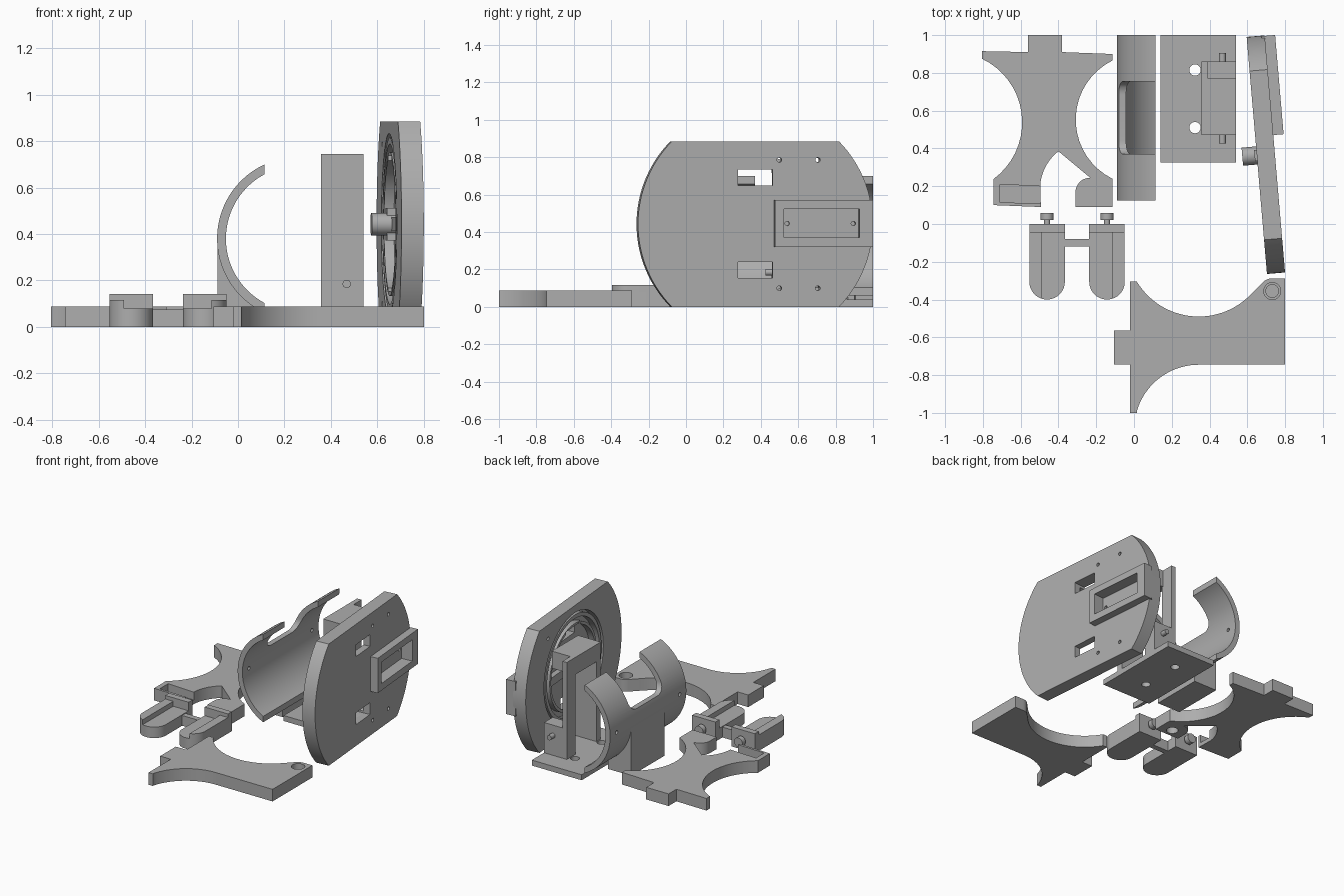
import bpy, bmesh, math
from mathutils import Matrix

if "Cube" in bpy.data.objects:
    bpy.data.objects.remove(bpy.data.objects["Cube"])

grey = bpy.data.materials.new("plain grey")
grey.diffuse_color = (0.42, 0.42, 0.42, 1)
grey.use_nodes = True
grey.node_tree.nodes["Principled BSDF"].inputs["Base Color"].default_value = grey.diffuse_color


def prism(name, pts, h0, h1, axis="z"):
    """Extrude a closed 2D profile along an axis."""
    place = {"z": lambda a, b, h: (a, b, h),
             "x": lambda a, b, h: (h, a, b),
             "y": lambda a, b, h: (a, h, b)}[axis]
    bm = bmesh.new()
    low = [bm.verts.new(place(a, b, h0)) for a, b in pts]
    high = [bm.verts.new(place(a, b, h1)) for a, b in pts]
    bm.faces.new(low)
    bm.faces.new(high)
    for i in range(len(pts)):
        j = (i + 1) % len(pts)
        bm.faces.new((low[i], low[j], high[j], high[i]))
    bmesh.ops.recalc_face_normals(bm, faces=bm.faces)
    me = bpy.data.meshes.new(name)
    bm.to_mesh(me)
    bm.free()
    me.materials.append(grey)
    ob = bpy.data.objects.new(name, me)
    bpy.context.collection.objects.link(ob)
    return ob


def box(name, x0, x1, y0, y1, z0, z1):
    return prism(name, [(x0, y0), (x1, y0), (x1, y1), (x0, y1)], z0, z1)


def circ(a, b, r, n=32, start=0.0, end=360.0):
    """Points on a circle, or on part of one."""
    full = abs(end - start) >= 360
    steps = n if full else n - 1
    return [(a + r * math.cos(math.radians(start + (end - start) * i / steps)),
             b + r * math.sin(math.radians(start + (end - start) * i / steps)))
            for i in range(n)]


def arc3(p, q, r, n=18):
    """Arc from p to r through q."""
    (ax, ay), (bx, by), (cx, cy) = p, q, r
    d = 2 * (ax * (by - cy) + bx * (cy - ay) + cx * (ay - by))
    A, B, C = ax * ax + ay * ay, bx * bx + by * by, cx * cx + cy * cy
    ux = (A * (by - cy) + B * (cy - ay) + C * (ay - by)) / d
    uy = (A * (cx - bx) + B * (ax - cx) + C * (bx - ax)) / d
    ang = [math.degrees(math.atan2(y - uy, x - ux)) for x, y in (p, q, r)]
    sweep, mid = (ang[2] - ang[0]) % 360, (ang[1] - ang[0]) % 360
    if mid > sweep:
        sweep -= 360
    return circ(ux, uy, math.hypot(ax - ux, ay - uy), n, ang[0], ang[0] + sweep)


def boolean(ob, other, op="DIFFERENCE"):
    m = ob.modifiers.new("cut", "BOOLEAN")
    m.operation, m.solver, m.object = op, "EXACT", other
    bpy.context.view_layer.objects.active = ob
    bpy.ops.object.modifier_apply(modifier=m.name)
    bpy.data.objects.remove(other)


T = 0.088  # plate thickness

# Support plate with two feet, a tab and a pocket
outline = [(-0.805, 0.915), (-0.56, 0.91), (-0.56, 1.0), (-0.38, 1.0), (-0.38, 0.91), (-0.115, 0.90)]
outline += arc3((-0.115, 0.865), (-0.308, 0.533), (-0.115, 0.24))
outline += [(-0.115, 0.09), (-0.31, 0.09)]
outline += arc3((-0.31, 0.17), (-0.29, 0.22), (-0.232, 0.245), 8)
outline += arc3((-0.40, 0.385), (-0.47, 0.30), (-0.496, 0.21), 10)
outline += [(-0.493, 0.09), (-0.745, 0.10)]
outline += arc3((-0.745, 0.237), (-0.592, 0.533), (-0.805, 0.875))
support = prism("support_plate", outline, 0, T)
boolean(support, prism("pocket", [(-0.71, 0.115), (-0.4, 0.105), (-0.4, 0.195), (-0.71, 0.21)], 0.03, 0.2))
boolean(support, prism("foot_hole", circ(-0.21, 0.15, 0.04), -0.1, 0.05))

# Second plate with a tab and a corner socket
outline = [(-0.02, -0.305)] + arc3((0.015, -0.305), (0.343, -0.49), (0.623, -0.368), 28)
outline += arc3((0.68, -0.31), (0.705, -0.293), (0.735, -0.288), 6) + [(0.80, -0.288), (0.80, -0.745)]
outline += circ(0.343, -1.087, 0.342, 20, 90, 163.5)
outline += [(0.015, -1.0), (-0.02, -1.0), (-0.02, -0.745), (-0.105, -0.745), (-0.105, -0.565), (-0.02, -0.565)]
base = prism("base_plate", outline, 0, T)
boolean(base, prism("socket", circ(0.732, -0.355, 0.045), 0.03, 0.2))
prism("socket_core", circ(0.732, -0.355, 0.036), 0.02, 0.045)

# Pair of rounded fingers with rear walls, ridges and studs
for cx, side in ((-0.46, -1), (-0.143, 1)):
    w = 0.094
    prism("finger", [(cx + w, -0.02), (cx - w, -0.02)]
          + [(x, y) for x, y in circ(cx, -0.306, w, 20, 180, 360)], 0, 0.08)
    edge = cx + side * 0.03
    prism("finger_ridge", [(edge, -0.02), (cx + side * w, -0.02)]
          + circ(cx, -0.306, w, 10, 270 + side * 90, 270 + side * 18.6), 0.08, 0.116)
    box("finger_rear_wall", cx - w, cx + w, -0.045, 0.0, 0, 0.142)
    prism("stud_stem", circ(cx, 0.075, 0.016, 16), -0.01, 0.03, "y")
    prism("stud_head", circ(cx, 0.075, 0.034, 20), 0.02, 0.057, "y")
box("finger_crossbar", -0.37, -0.23, -0.12, -0.08, 0, 0.075)

# Curved cradle with a cut-away upper edge and a foot
CX, CZ = 0.262, 0.38
cradle = prism("cradle", circ(CX, CZ, 0.352, 40, 114.7, 245.3)
               + circ(CX, CZ, 0.314, 40, 242, 118), 0.125, 1.0, "y")
window = [(0.37, 0.9)] + circ(0.44, 0.53, 0.07, 8, 180, 270) + circ(0.685, 0.53, 0.07, 8, 270, 360) + [(0.755, 0.9)]
boolean(cradle, prism("cradle_window", window, -0.3, 0.3, "x"))
for y in (0.2, 0.925):
    boolean(cradle, prism("cradle_hole", circ(y, 0.38, 0.013, 12), -0.3, 0.1, "x"))
prism("cradle_foot", circ(CX, CZ, 0.35, 16, 180, 242.4) + [(0.1, 0), (-0.088, 0)], 0.37, 0.755, "y")

# Bracket: drilled floor, posts, cap and pivot pins
floor = box("bracket_floor", 0.14, 0.54, 0.325, 1.0, 0, 0.04)
for y in (0.51, 0.815):
    boolean(floor, prism("floor_hole", circ(0.323, y, 0.03, 24), -0.1, 0.2))
box("bracket_front_wall", 0.357, 0.54, 0.47, 0.52, 0.03, 0.745)
box("bracket_post", 0.357, 0.392, 0.76, 0.86, 0.03, 0.745)
box("bracket_cap", 0.357, 0.54, 0.50, 0.77, 0.62, 0.745)
box("bracket_block", 0.385, 0.54, 0.76, 0.86, 0.03, 0.26)
for y in (0.425, 0.85):
    prism("pivot_pin", circ(0.468, 0.185, 0.018, 16), y, y + 0.055, "y")

# Round plate with flat top and bottom, turned slightly; local origin at its centre
M = Matrix.Translation((0.698, 0.367, 0.4425)) @ Matrix.Rotation(math.radians(4.9), 4, "Z")


def local(ob):
    ob.data.transform(M)
    return ob


def rect(a0, a1, b0, b1):
    return [(a0, b0), (a1, b0), (a1, b1), (a0, b1)]


R = 0.63
flat = math.degrees(math.asin(0.4425 / R))
disc = local(prism("round_plate", circ(0, 0, R, 30, -flat, flat)
                   + circ(0, 0, R, 30, 180 - flat, 180 + flat), -0.048, 0.048, "x"))
boolean(disc, local(prism("recess", circ(0, 0, 0.39, 64), -0.2, -0.002, "x")))
frame = local(prism("window_frame", rect(0.10, 0.627, -0.123, 0.13), 0.03, 0.103, "x"))
slot = rect(0.15, 0.555, -0.073, 0.082)
boolean(frame, local(prism("slot", slot, 0.0, 0.2, "x")))
boolean(disc, local(prism("slot", slot, 0.02, 0.2, "x")))
for z in (-0.245, 0.25):
    boolean(disc, local(prism("opening", rect(-0.093, 0.093, z - 0.043, z + 0.043), -0.2, 0.2, "x")))
for y in (0.128, 0.335):
    for z in (-0.343, 0.343):
        boolean(disc, local(prism("screw_hole", circ(y, z, 0.013, 12), -0.2, 0.2, "x")))
for y in (0.173, 0.528):
    boolean(disc, local(prism("slot_hole", circ(y, 0.003, 0.012, 12), -0.02, 0.2, "x")))

# Rotor inside the recess: rings, spokes and hub
for r0, r1 in ((0.345, 0.372), (0.29, 0.31)):
    ring = local(prism("rotor_ring", circ(0, 0, r1, 64), -0.045, 0.0, "x"))
    boolean(ring, local(prism("ring_hole", circ(0, 0, r0, 64), -0.2, 0.2, "x")))
    for z in (-0.245, 0.25):
        boolean(ring, local(prism("opening", rect(-0.093, 0.093, z - 0.043, z + 0.043), -0.2, 0.2, "x")))
local(prism("rotor_spoke", rect(-0.30, 0.30, -0.03, 0.03), -0.04, 0.0, "x"))
local(prism("rotor_upright", rect(-0.03, 0.03, -0.07, 0.07), -0.06, 0.0, "x"))
local(prism("hub", circ(0, 0, 0.048, 32), -0.125, 0.0, "x"))

# Smooth the curved walls while keeping edges sharp
for ob in bpy.context.collection.objects:
    ob.select_set(True)
    bpy.context.view_layer.objects.active = ob
bpy.ops.object.shade_smooth_by_angle(angle=math.radians(25))
